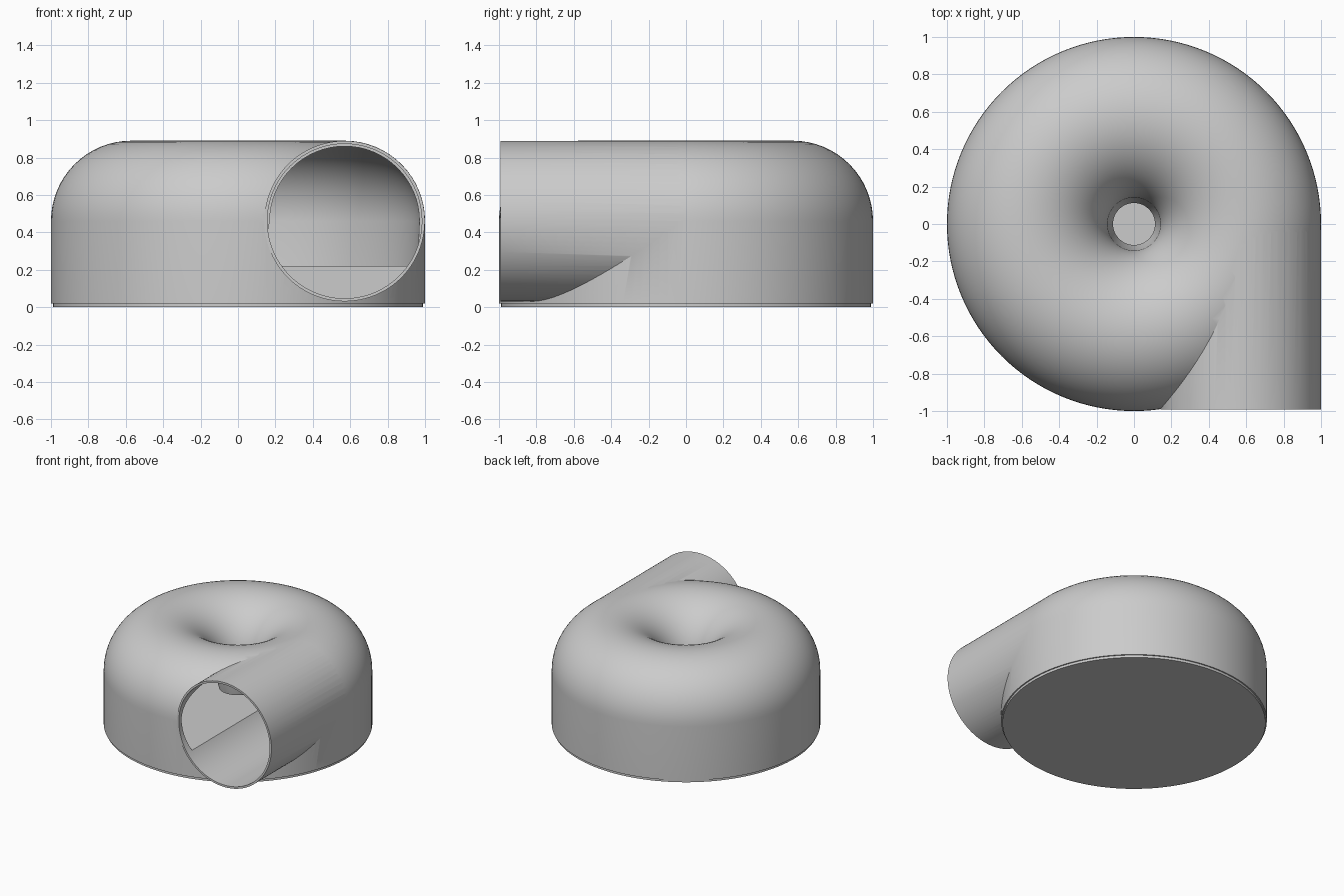
import bpy, bmesh, math
from mathutils import Matrix

if "Cube" in bpy.data.objects:
    bpy.data.objects.remove(bpy.data.objects["Cube"], do_unlink=True)

grey = bpy.data.materials.new("light grey")
grey.use_nodes = True
colour = (0.6, 0.6, 0.6, 1)
grey.diffuse_color = colour
grey.node_tree.nodes["Principled BSDF"].inputs["Base Color"].default_value = colour

RING, MID = 0.57, 0.46      # centre of the rounded cross-section


def add_object(name, bm):
    bmesh.ops.recalc_face_normals(bm, faces=bm.faces)
    mesh = bpy.data.meshes.new(name)
    bm.to_mesh(mesh)
    bm.free()
    mesh.materials.append(grey)
    obj = bpy.data.objects.new(name, mesh)
    bpy.context.collection.objects.link(obj)
    return obj


def arch(radius, steps=32):
    """Half circle from the outer wall over the top to the centre hole."""
    return [(RING + radius * math.cos(math.pi * i / steps),
             MID + radius * math.sin(math.pi * i / steps)) for i in range(steps + 1)]


def revolve(name, profile, segments=128):
    bm = bmesh.new()
    verts = [bm.verts.new((r, 0, z)) for r, z in profile]
    edges = [bm.edges.new(pair) for pair in zip(verts, verts[1:])]
    bmesh.ops.spin(bm, geom=verts + edges, cent=(0, 0, 0), axis=(0, 0, 1),
                   angle=math.tau, steps=segments, use_merge=False)
    bmesh.ops.remove_doubles(bm, verts=bm.verts, dist=0.0001)
    return add_object(name, bm)


def cylinder(name, radius, depth, matrix, segments=96):
    bm = bmesh.new()
    bmesh.ops.create_cone(bm, cap_ends=True, segments=segments, radius1=radius,
                          radius2=radius, depth=depth, matrix=matrix)
    return add_object(name, bm)


def pipe(name, radius, y_front, y_back):
    centre = Matrix.Translation((RING, (y_front + y_back) / 2, MID))
    return cylinder(name, radius, y_back - y_front,
                    centre @ Matrix.Rotation(math.pi / 2, 4, 'X'))


def combine(target, tool, operation):
    mod = target.modifiers.new(operation.lower(), 'BOOLEAN')
    mod.operation, mod.solver, mod.object = operation, 'EXACT', tool
    select(target)
    bpy.ops.object.modifier_apply(modifier=mod.name)
    bpy.data.objects.remove(tool, do_unlink=True)


def select(obj):
    bpy.ops.object.select_all(action='DESELECT')
    obj.select_set(True)
    bpy.context.view_layer.objects.active = obj


# Rounded housing with a tapering centre hole
housing = revolve("housing", [(0, 0.02), (1, 0.02)] + arch(0.43)
                  + [(0.112, 0.32), (0.112, 0.3), (0, 0.3)])
# Hollow chamber above a raised floor
chamber = revolve("chamber_cutter", [(0, 0.22), (0.96, 0.22)] + arch(0.4)
                  + [(0.142, 0.32), (0, 0.32)])

# Tangential inlet pipe and its bore
combine(housing, pipe("inlet_pipe", 0.429, -0.992, 0.02), 'UNION')
combine(housing, chamber, 'DIFFERENCE')
combine(housing, pipe("bore_cutter", 0.413, -1.1, 0), 'DIFFERENCE')

# Thin base plate
base = cylinder("base_plate", 0.99, 0.025, Matrix.Translation((0, 0, 0.0125)), 128)

for part in (housing, base):
    select(part)
    bpy.ops.object.shade_smooth_by_angle(angle=math.radians(30))
